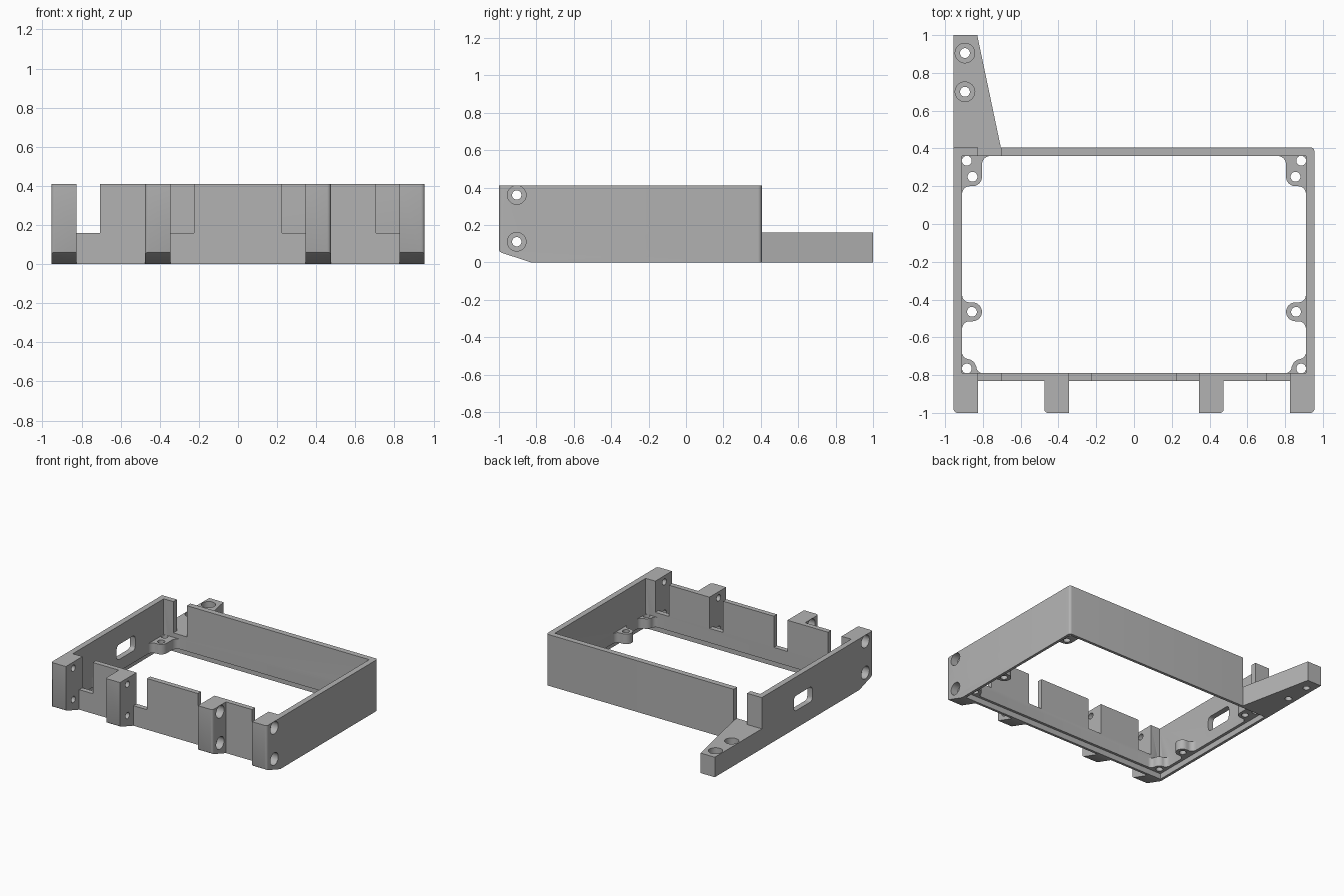
import bpy, bmesh, math
from mathutils import Matrix

cube = bpy.data.objects.get("Cube")
if cube:
    bpy.data.objects.remove(cube, do_unlink=True)

grey = bpy.data.materials.new("plain_grey")
grey.use_nodes = True
colour = (0.45, 0.45, 0.45, 1)
grey.diffuse_color = colour
grey.node_tree.nodes["Principled BSDF"].inputs["Base Color"].default_value = colour

H = 0.41          # wall height
SHELF = 0.16      # arm height and notch floor
LEDGE = 0.045     # depth of the lid recess underneath


def to_object(bm, name):
    bmesh.ops.recalc_face_normals(bm, faces=bm.faces)
    mesh = bpy.data.meshes.new(name)
    bm.to_mesh(mesh)
    bm.free()
    mesh.materials.append(grey)
    ob = bpy.data.objects.new(name, mesh)
    bpy.context.collection.objects.link(ob)
    return ob


def prism(name, pts, lo, hi, axis="z"):
    """Extrude a plan outline along z, or a (y, z) outline along x."""
    bm = bmesh.new()
    place = (lambda p, t: (p[0], p[1], t)) if axis == "z" else (lambda p, t: (t, p[0], p[1]))
    face = bm.faces.new([bm.verts.new(place(p, lo)) for p in pts])
    top = bmesh.ops.extrude_face_region(bm, geom=[face])["geom"]
    step = (0, 0, hi - lo) if axis == "z" else (hi - lo, 0, 0)
    bmesh.ops.translate(bm, vec=step, verts=[v for v in top if isinstance(v, bmesh.types.BMVert)])
    return to_object(bm, name)


def box(name, x0, x1, y0, y1, z0, z1):
    return prism(name, [(x0, y0), (x1, y0), (x1, y1), (x0, y1)], z0, z1)


def rod(name, centre, radius, length, axis="z"):
    bm = bmesh.new()
    turn = Matrix.Rotation(math.pi / 2, 4, "Y") if axis == "x" else Matrix()
    bmesh.ops.create_cone(bm, cap_ends=True, segments=32, radius1=radius, radius2=radius,
                          depth=length, matrix=Matrix.Translation(centre) @ turn)
    return to_object(bm, name)


def arc(cx, cy, r, a0, a1, n=8):
    angles = [math.radians(a0 + (a1 - a0) * i / n) for i in range(n + 1)]
    return [(cx + r * math.cos(a), cy + r * math.sin(a)) for a in angles]


def combine(body, other, operation):
    """Apply a boolean and throw the helper away."""
    mod = body.modifiers.new("bool", "BOOLEAN")
    mod.operation, mod.object, mod.solver = operation, other, "EXACT"
    dg = bpy.context.evaluated_depsgraph_get()
    mesh = bpy.data.meshes.new_from_object(body.evaluated_get(dg))
    body.modifiers.clear()
    body.data = mesh
    bpy.data.objects.remove(other, do_unlink=True)


def add(other):
    combine(body, other, "UNION")


def cut(other):
    combine(body, other, "DIFFERENCE")


# Frame outline with four mounting lugs along the front
R = 0.02
half = ([(0.345, -0.83), (0.345, -1)] + arc(0.475 - R, -1 + R, R, -90, 0, 5)
        + [(0.475, -0.83), (0.825, -0.83), (0.825, -1)]
        + arc(0.955 - R, -1 + R, R, -90, 0, 5))
left = [(-x, y) for x, y in reversed(half)]
back = arc(0.955 - R, 0.405 - R, R, 0, 90, 5) + [(-0.955, 0.405)]
body = prism("tray_frame", half + back + left, 0, H)

# Central opening
cut(box("opening", -0.91, 0.91, -0.79, 0.36, -1, 1))

# Tapered rear arm
add(prism("rear_arm", [(-0.955, 0.38), (-0.705, 0.38), (-0.705, 0.405),
                       (-0.83, 1), (-0.955, 1)], 0, SHELF))

# Screw bosses inside the frame, mirrored left to right
mid_boss = ([(0.93, -0.375)] + arc(0.87, -0.375, 0.04, 0, -90)
            + arc(0.855, -0.465, 0.05, 90, 270, 16)
            + arc(0.87, -0.555, 0.04, 90, 0) + [(0.93, -0.555)])
back_boss = ([(0.93, 0.16)] + arc(0.87, 0.16, 0.04, 0, 90)
             + arc(0.855, 0.25, 0.05, 270, 180)
             + arc(0.76, 0.315, 0.045, 0, 90) + [(0.76, 0.38), (0.93, 0.38)])
front_boss = ([(0.93, -0.68)] + arc(0.875, -0.68, 0.035, 0, -90)
              + arc(0.885, -0.765, 0.05, 90, 170)
              + arc(0.8, -0.755, 0.035, 0, -90) + [(0.8, -0.81), (0.93, -0.81)])
for side in (-1, 1):
    for outline in (mid_boss, back_boss, front_boss):
        add(prism("boss", [(side * x, y) for x, y in outline], 0.02, 0.125))

# Lid recess underneath
cut(box("recess", -0.933, 0.933, -0.81, 0.383, -0.1, LEDGE))

# Sloped underside of the lugs
cut(prism("slope", [(-1.1, 0.068), (-1, 0.068), (-0.996, 0.058), (-0.985, 0.051),
                    (-0.83, 0), (-0.83, -0.1), (-1.1, -0.1)], -1.1, 1.1, "x"))

# Notches in the front wall and one in the back wall
for side in (-1, 1):
    for inner, outer in ((0.225, 0.345), (0.705, 0.825)):
        a, b = sorted((side * inner, side * outer))
        cut(box("notch", a, b, -0.9, -0.75, SHELF, 1))
cut(box("notch", -0.825, -0.705, 0.3, 0.5, SHELF, 1))

# Rounded slot in the right wall
c = 0.03
slot = (arc(-c, 0.26 - c, c, 0, 90, 5) + arc(-0.235 + c, 0.26 - c, c, 90, 180, 5)
        + arc(-0.235 + c, 0.14 + c, c, 180, 270, 5) + arc(-c, 0.14 + c, c, 270, 360, 5))
cut(prism("slot", slot, -1.1, -0.85, "x"))

# Sideways lug holes, counterbored from the outer faces
for z in (0.11, 0.36):
    cut(rod("lug_hole", (0, -0.905, z), 0.025, 2.2, "x"))
    for x in (-0.955, -0.475, 0.475, 0.955):
        cut(rod("lug_counterbore", (x, -0.905, z), 0.05, 0.12, "x"))

# Boss holes
for side in (-1, 1):
    for x, y in ((0.885, 0.335), (0.855, 0.25), (0.858, -0.465), (0.885, -0.765)):
        cut(rod("boss_hole", (side * x, y, 0.08), 0.026, 0.2))

# Arm holes, counterbored from above
for y in (0.7, 0.905):
    cut(rod("arm_hole", (-0.895, y, 0.1), 0.026, 0.5))
    cut(rod("arm_counterbore", (-0.895, y, SHELF), 0.052, 0.16))

# Smooth the rounded faces, keep the edges sharp
bpy.ops.object.select_all(action="DESELECT")
body.select_set(True)
bpy.context.view_layer.objects.active = body
bpy.ops.object.shade_smooth_by_angle(angle=math.radians(30))
